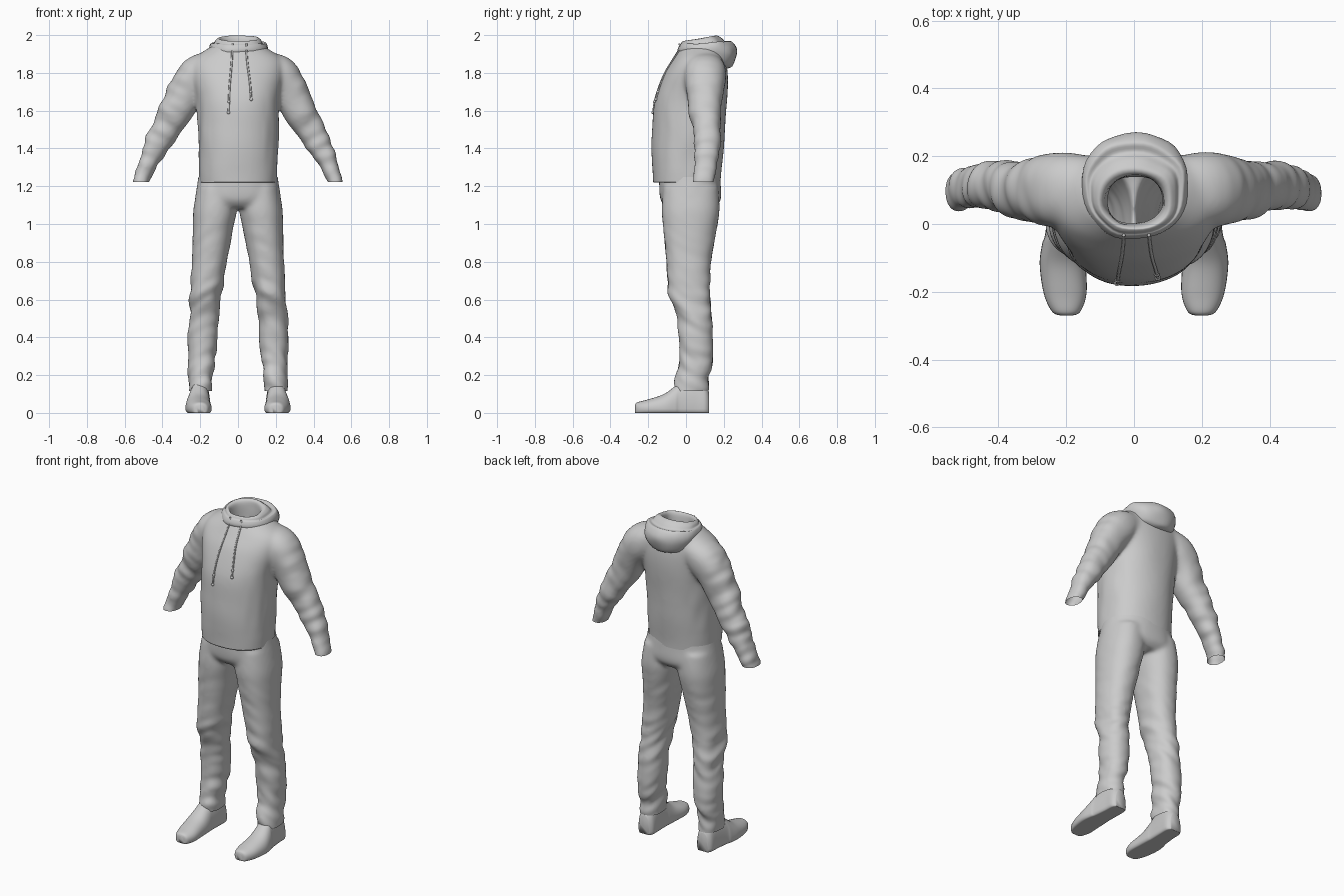
import bpy, bmesh
from math import sin, cos, pi
from mathutils import Vector, noise
from mathutils.bvhtree import BVHTree

if "Cube" in bpy.data.objects:
    bpy.data.objects.remove(bpy.data.objects["Cube"])


def dense(keys, steps=6):
    """Catmull-Rom interpolation between tuples of ring parameters."""
    out = []
    for i in range(len(keys) - 1):
        k = [keys[max(0, min(len(keys) - 1, i + j))] for j in (-1, 0, 1, 2)]
        for s in range(steps):
            t = s / steps
            out.append([0.5 * (2*b + (c - a)*t + (2*a - 5*b + 4*c - d)*t*t + (3*b - a - 3*c + d)*t**3)
                        for a, b, c, d in zip(*k)])
    return out + [list(keys[-1])]


def angles(n=40, e=0.9):
    """Slightly squared unit circle."""
    for i in range(n):
        c, s = cos(2*pi*i/n), sin(2*pi*i/n)
        yield (abs(c)**e * (1 if c > 0 else -1), abs(s)**e * (1 if s > 0 else -1))


def flat_ring(cx, hx, yf, yb, zf, zb):
    """Horizontal ring from front to back, tilted from zf to zb."""
    return [Vector((cx + hx*c, (yf + yb)/2 + (yb - yf)/2*s, zf + (zb - zf)*(1 + s)/2))
            for c, s in angles()]


def loft(bm, rings, cap=True):
    vs = [[bm.verts.new(p) for p in r] for r in rings]
    n = len(vs[0])
    for a, b in zip(vs, vs[1:]):
        for i in range(n):
            bm.faces.new((a[i], a[(i+1) % n], b[(i+1) % n], b[i]))
    if cap:
        bm.faces.new(vs[0][::-1])
        bm.faces.new(vs[-1])


def to_object(bm, name):
    bmesh.ops.recalc_face_normals(bm, faces=bm.faces)
    for f in bm.faces:
        f.smooth = True
    me = bpy.data.meshes.new(name)
    bm.to_mesh(me)
    ob = bpy.data.objects.new(name, me)
    bpy.context.collection.objects.link(ob)
    return ob


def fuse(bm, name, folds, cuts, voxel=0.009):
    """Merge the lofts into one skin, add cloth folds, then cut it open."""
    ob = to_object(bm, name)
    mod = ob.modifiers.new("fuse", 'REMESH')
    mod.mode, mod.voxel_size = 'VOXEL', voxel
    dg = bpy.context.evaluated_depsgraph_get()
    me = bpy.data.meshes.new_from_object(ob.evaluated_get(dg))
    ob.modifiers.clear()
    bm.clear()
    bm.from_mesh(me)
    for _ in range(8):
        bmesh.ops.smooth_vert(bm, verts=bm.verts, factor=0.5, use_axis_x=True, use_axis_y=True, use_axis_z=True)
    bm.normal_update()
    moves = [(v, v.normal * folds(v.co)) for v in bm.verts]
    for v, d in moves:
        v.co += d
    for _ in range(2):
        bmesh.ops.smooth_vert(bm, verts=bm.verts, factor=0.5, use_axis_x=True, use_axis_y=True, use_axis_z=True)
    for z, up in cuts:
        bmesh.ops.bisect_plane(bm, geom=bm.verts[:] + bm.edges[:] + bm.faces[:],
                               plane_co=(0, 0, z), plane_no=(0, 0, up), clear_outer=True)
    for f in bm.faces:
        f.smooth = True
    bm.to_mesh(ob.data)
    return ob


def bump(x, centre, width):
    return max(0.0, 1 - ((x - centre)/width)**2)


# Hoodie: torso and two sleeves
bm = bmesh.new()
torso = [(0.203, -.172, .182, 1.17), (.207, -.177, .186, 1.24), (.211, -.181, .195, 1.35),
         (.212, -.179, .207, 1.52), (.222, -.163, .218, 1.66), (.245, -.118, .222, 1.79),
         (.235, -.07, .212, 1.87), (.165, -.035, .195, 1.925), (.1, -.01, .155, 1.965), (.085, 0, .145, 2.0)]
loft(bm, [flat_ring(0, hx, a, b, z, z) for hx, a, b, z in dense(torso)])
sleeve = [(.12, .1, 1.84, .075, .1), (.21, .1, 1.79, .105, .112), (.275, .1, 1.7, .096, .1),
          (.325, .1, 1.6, .088, .085), (.385, .11, 1.5, .076, .076), (.44, .115, 1.4, .062, .068),
          (.483, .105, 1.31, .046, .06), (.515, .095, 1.225, .037, .056), (.53, .09, 1.17, .037, .055)]
for side in (1, -1):
    path = dense(sleeve)
    rings = []
    for i, (x, y, z, a, b) in enumerate(path):
        p, q = path[max(i-1, 0)], path[min(i+1, len(path)-1)]
        t = Vector((q[0]-p[0], 0, q[2]-p[2])).normalized()
        rings.append([Vector((side*(x - t.z*a*c), y + b*s, z + t.x*a*c)) for c, s in angles()])
    loft(bm, rings)


def hoodie_folds(p):
    along = abs(p.x)*.46 - p.z*.88
    w = min(1, max(0, (abs(p.x) - .25)/.12)) * (1.0 if p.x < 0 else .6)
    across = abs(p.x)*.88 + p.z*.46
    f = noise.noise(Vector((along*20, p.y*7, across*7 + p.x)))
    side = bump(abs(p.x), .2, .07) * bump(p.z, 1.5, .25)
    return .014*w*f + .007*side*noise.noise(Vector((p.x*8, p.y*16, p.z*6))) \
        + .004*noise.noise(p*6)


hoodie = fuse(bm, "hoodie", hoodie_folds, [(1.223, -1), (1.945, 1)])

# Turned-in hem under the hoodie
bm.clear()
loft(bm, [flat_ring(0, *k, z, z) for k, z in
          (((.204, -.173, .183), 1.228), ((.205, -.172, .182), 1.219), ((.195, -.13, .165), 1.226))], cap=False)
to_object(bm, "hem")

# Hood: collar roll around the neck that droops at the back
bm.clear()
hood = [(.083, .005, .14, 1.89, 1.89), (.088, -.004, .142, 1.945, 1.975), (.104, -.015, .16, 1.966, 1.998),
        (.122, -.024, .185, 1.962, 1.984), (.132, -.03, .212, 1.952, 1.962), (.146, -.036, .243, 1.946, 1.968),
        (.157, -.042, .265, 1.93, 1.935), (.155, -.042, .266, 1.915, 1.89), (.135, -.032, .245, 1.9, 1.835),
        (.1, -.01, .205, 1.89, 1.82)]
loft(bm, [flat_ring(0.003, *k) for k in dense(hood, 5)], cap=False)
for v in bm.verts:
    v.co += Vector((.5, .5, .3)) * .012 * noise.noise(v.co * 13)
to_object(bm, "hood")

# Drawstrings lying on the chest
tree = BVHTree.FromObject(hoodie, bpy.context.evaluated_depsgraph_get())
for name, pts in (("left_drawstring", [(-.03, 1.93), (-.034, 1.85), (-.045, 1.72), (-.05, 1.59)]),
                  ("right_drawstring", [(.044, 1.93), (.05, 1.85), (.063, 1.75), (.07, 1.66)])):
    line = []
    for x, z in dense(pts, 8):
        hit = tree.ray_cast(Vector((x, -1, z)), Vector((0, 1, 0)))[0]
        line.append(Vector((x, (hit.y if hit else -.03) - .003, z)))
    line.insert(0, Vector((pts[0][0], -.034, 1.955)))
    bm.clear()
    loft(bm, [[p + Vector((.005*cos(k*pi/4), .005*sin(k*pi/4), 0)) for k in range(8)] for p in line])
    for r, dz in ((.009, .0), (.008, .06)):
        ret = bmesh.ops.create_uvsphere(bm, u_segments=10, v_segments=6, radius=r)
        i = -1 if dz == 0 else -5
        bmesh.ops.translate(bm, verts=ret['verts'], vec=line[i])
    to_object(bm, name)

# Trousers: hips and two legs
bm.clear()
hips = [(.2, -.14, .175, 1.32), (.215, -.142, .183, 1.22), (.226, -.136, .185, 1.13), (.2, -.1, .15, 1.085)]
loft(bm, [flat_ring(0, hx, a, b, z, z) for hx, a, b, z in dense(hips)])
leg = [(.115, .1, -.12, .17, 1.2), (.121, .115, -.128, .178, 1.08), (.131, .108, -.122, .166, .99),
       (.151, .093, -.104, .134, .8), (.172, .084, -.092, .126, .63), (.183, .078, -.05, .134, .51),
       (.187, .079, -.037, .142, .4), (.192, .073, -.038, .142, .29), (.197, .063, -.052, .124, .2),
       (.199, .064, -.058, .122, .14), (.199, .06, -.05, .12, .07)]
for side in (1, -1):
    loft(bm, [flat_ring(side*cx, hx, a, b, z, z) for cx, hx, a, b, z in dense(leg)])


def trouser_folds(p):
    w = .35 + bump(p.z, .56, .18) + 1.1*bump(p.z, .2, .16)
    if p.z > .9:
        w *= max(.2, 1 - (p.z - .9)*5)
    f = noise.noise(Vector((p.x*7, p.y*8, p.z*17 + abs(p.x)*9 + p.y*8)))
    return .011*w*f


fuse(bm, "trousers", trouser_folds, [(.115, -1), (1.25, 1)])

# Shoes with flat soles
shoe = [(-.27, .199, .018, .042), (-.258, .2, .042, .056), (-.205, .203, .063, .07), (-.12, .21, .068, .098),
        (-.06, .208, .063, .14), (-.03, .205, .057, .165), (.05, .2, .053, .18), (.1, .199, .051, .15),
        (.122, .199, .036, .11)]
for side, name in ((1, "right_shoe"), (-1, "left_shoe")):
    bm.clear()
    loft(bm, [[Vector((side*(cx + hw*c), y, .022 + ((zt - .022)*s if s > 0 else .022*max(-1, 1.8*s))))
               for c, s in angles(32)] for y, cx, hw, zt in dense(shoe)])
    to_object(bm, name)
bm.free()
